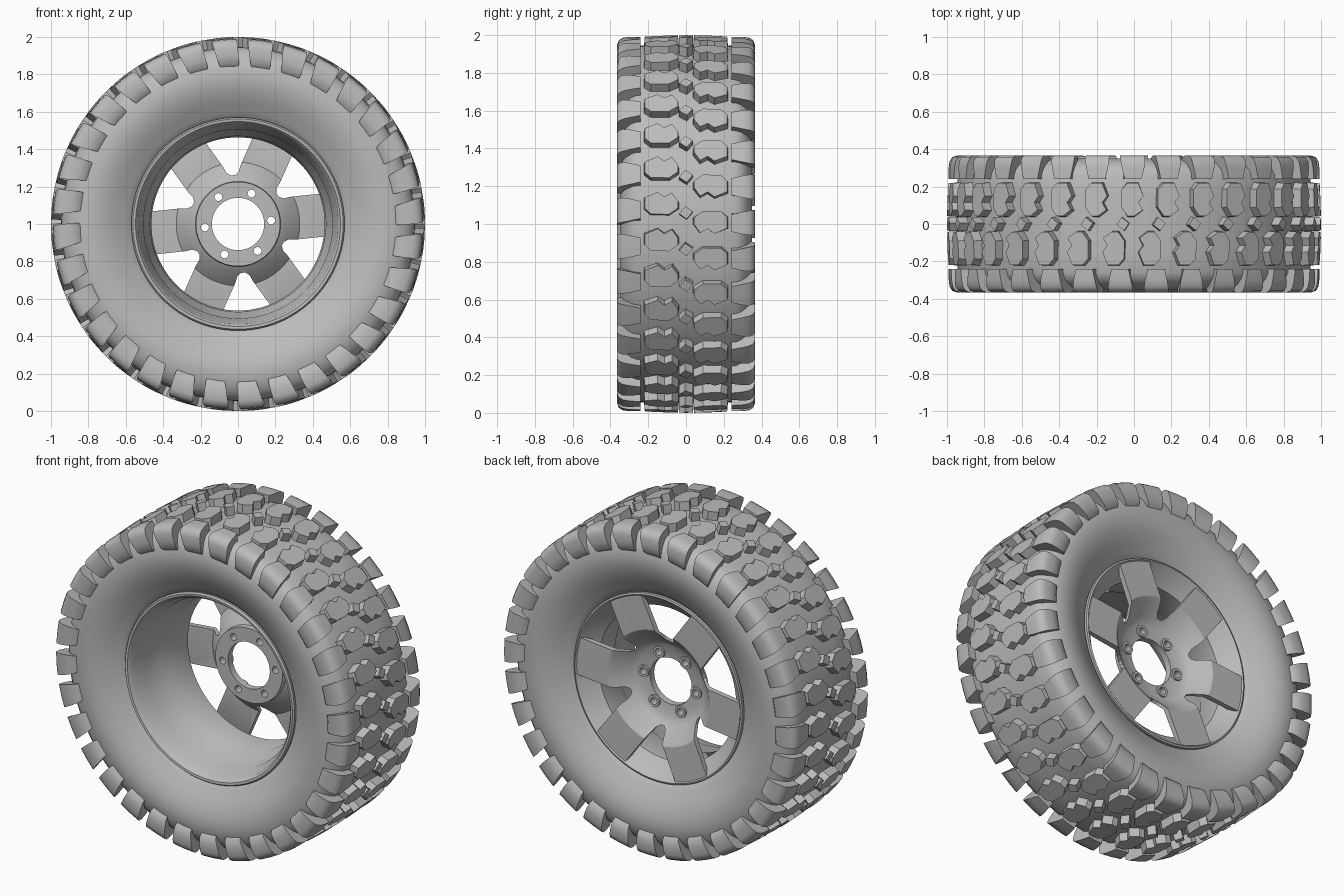
import bpy, bmesh
from math import sin, cos, pi, radians

cube = bpy.data.objects.get("Cube")
if cube:
    bpy.data.objects.remove(cube, do_unlink=True)

grey = bpy.data.materials.new("plain grey")
grey.use_nodes = True
COLOUR = (0.5, 0.5, 0.5, 1)
grey.diffuse_color = COLOUR
grey.node_tree.nodes["Principled BSDF"].inputs["Base Color"].default_value = COLOUR

COUNT = 32                 # tread blocks per row
PITCH = 2 * pi / COUNT
PHASE = 0.06
SPOKES = 6
SPOKE_ANGLE = radians(6)


def polar(r, a, y):
    """Point at radius r and angle a round the axle."""
    return (r * cos(a), y, 1 + r * sin(a))


def finish(name, bm, smooth=None):
    bmesh.ops.recalc_face_normals(bm, faces=bm.faces)
    mesh = bpy.data.meshes.new(name)
    bm.to_mesh(mesh)
    bm.free()
    mesh.materials.append(grey)
    obj = bpy.data.objects.new(name, mesh)
    bpy.context.collection.objects.link(obj)
    if smooth:
        shade(obj, smooth)
    return obj


def shade(obj, angle):
    bpy.ops.object.select_all(action='DESELECT')
    obj.select_set(True)
    bpy.context.view_layer.objects.active = obj
    bpy.ops.object.shade_smooth_by_angle(angle=radians(angle))


def loft(bm, rings, wrap=False):
    """Skin a list of equal closed rings; cap the ends unless wrapped."""
    rings = [[bm.verts.new(p) for p in ring] for ring in rings]
    n = len(rings[0])
    pairs = list(zip(rings, rings[1:]))
    if wrap:
        pairs.append((rings[-1], rings[0]))
    else:
        bm.faces.new(rings[0])
        bm.faces.new(rings[-1])
    for a, b in pairs:
        for i in range(n):
            j = (i + 1) % n
            bm.faces.new((a[i], a[j], b[j], b[i]))


def lathe(name, profile, segments=128, smooth=35):
    """Turn a closed (radius, y) profile about the axle."""
    bm = bmesh.new()
    loft(bm, [[polar(r, 2 * pi * k / segments, y) for r, y in profile]
              for k in range(segments)], wrap=True)
    return finish(name, bm, smooth)


def cylinder(bm, radius, y0, y1, a, at):
    """Short cylinder parallel to the axle, at radius `at` and angle a."""
    cx, _, cz = polar(at, a, 0)
    loft(bm, [[(cx + radius * cos(t * pi / 8), y, cz + radius * sin(t * pi / 8))
               for t in range(16)] for y in (y0, y1)])


# Tyre carcass: one half outline with a bulging sidewall, mirrored across the width
half = [(0.55, 0.20), (0.56, 0.245), (0.575, 0.262), (0.60, 0.276), (0.64, 0.300),
        (0.68, 0.321), (0.72, 0.337), (0.76, 0.347), (0.80, 0.350), (0.84, 0.345),
        (0.875, 0.334), (0.905, 0.317), (0.93, 0.292), (0.943, 0.26), (0.947, 0.15)]
lathe("tyre_carcass", half + [(r, -y) for r, y in reversed(half)], smooth=50)

# Wheel barrel, deep and open at the front
lathe("rim_barrel", [
    (0.565, -0.24), (0.57, -0.27), (0.562, -0.28), (0.548, -0.278), (0.535, -0.262),
    (0.528, -0.22), (0.505, -0.17), (0.498, -0.03), (0.47, 0.01),
    (0.463, 0.18), (0.50, 0.21), (0.54, 0.255), (0.555, 0.272), (0.565, 0.268),
    (0.565, 0.24), (0.54, 0.18), (0.53, -0.18)])

# Dished spoke plate: flat spokes, conical centre and flat hub
spokes = lathe("spoke_plate", [
    (0.14, 0.105), (0.225, 0.105), (0.228, 0.135), (0.265, 0.16),
    (0.33, 0.228), (0.50, 0.235), (0.548, 0.255), (0.548, 0.266),
    (0.345, 0.262), (0.325, 0.25), (0.25, 0.172), (0.215, 0.152),
    (0.14, 0.145)], smooth=25)

# Bolt seats standing on the back of the hub
bm = bmesh.new()
for k in range(SPOKES):
    cylinder(bm, 0.036, 0.13, 0.16, SPOKE_ANGLE + k * pi / 3, 0.178)
seats = finish("bolt_seats", bm, 35)

# Cutters: round-nosed windows between the spokes, and bolt holes
side = [(0.262, 0.012), (0.28, 0.034), (0.31, 0.046), (0.62, 0.225)]
outline = side + [(u, -v) for u, v in reversed(side)]
windows, holes = bmesh.new(), bmesh.new()
for k in range(SPOKES):
    a = SPOKE_ANGLE + (k + 0.5) * pi / 3
    loft(windows, [[(u * cos(a) - v * sin(a), y, 1 + u * sin(a) + v * cos(a))
                    for u, v in outline] for y in (0, 0.4)])
    cylinder(holes, 0.021, 0, 0.3, SPOKE_ANGLE + k * pi / 3, 0.178)
window_cutter = finish("window_cutter", windows)
hole_cutter = finish("bolt_hole_cutter", holes)
for target, cutter in ((spokes, window_cutter), (spokes, hole_cutter), (seats, hole_cutter)):
    mod = target.modifiers.new("cut", 'BOOLEAN')
    mod.operation = 'DIFFERENCE'
    mod.solver = 'EXACT'
    mod.object = cutter
    bpy.context.view_layer.objects.active = target
    bpy.ops.object.modifier_apply(modifier=mod.name)
for cutter in (window_cutter, hole_cutter):
    bpy.data.objects.remove(cutter, do_unlink=True)
shade(spokes, 25)


def tread_block(bm, shape, angle, s):
    """Raised block from a (y, angle) outline; s = -1 turns it half round."""
    cy = sum(y for y, t in shape) / len(shape)
    rings = []
    for grow, r in ((1.06, 0.93), (1, None)):
        rings.append([polar(r or 1.0 - 0.15 * y * y, angle + s * t * grow,
                            s * (cy + (y - cy) * grow)) for y, t in shape])
    loft(bm, rings)


# Centre diamonds and the two rows of notched blocks
diamond = [(-0.036, -0.006), (0.004, -0.034), (0.036, 0.006), (-0.004, 0.034)]
notched = [(0.042, -0.012), (0.075, -0.058), (0.115, -0.036), (0.15, -0.062),
           (0.218, -0.034), (0.218, 0.026), (0.185, 0.056), (0.09, 0.058),
           (0.042, 0.024)]
diamonds, blocks = bmesh.new(), bmesh.new()
for k in range(COUNT):
    a = PHASE + k * PITCH
    tread_block(diamonds, diamond, a, 1)
    for s in (1, -1):
        tread_block(blocks, notched, a - s * PITCH / 4, s)
finish("centre_diamonds", diamonds)
finish("tread_blocks", blocks)

# Shoulder lugs wrapping from the tread onto the sidewall: (radius, y, half angle)
lug = [(0.92, 0.24, 0.050), (0.991, 0.24, 0.046), (0.991, 0.30, 0.060),
       (0.986, 0.335, 0.066), (0.972, 0.357, 0.068), (0.945, 0.366, 0.068),
       (0.90, 0.366, 0.066), (0.86, 0.360, 0.062), (0.835, 0.335, 0.056)]
lugs = bmesh.new()
for k in range(COUNT):
    for s, shift in ((1, -PITCH / 4), (-1, 0.01)):
        a = PHASE + k * PITCH + shift
        loft(lugs, [[polar(r, a + e * w + s * 0.15 * (0.95 - r), s * y)
                     for r, y, w in lug] for e in (-1, 0, 1)])
finish("shoulder_lugs", lugs, 40)
